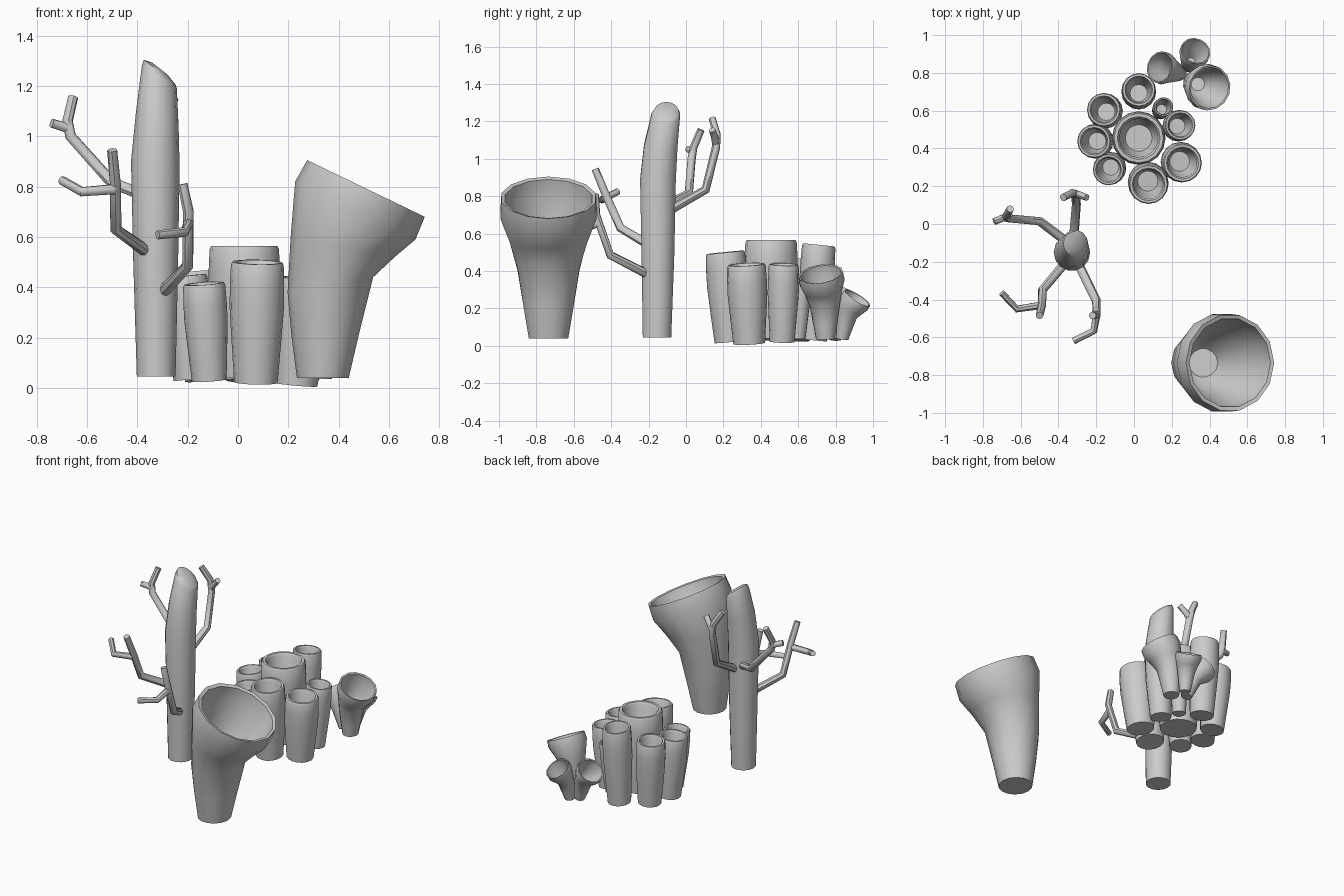
import bpy, math
from mathutils import Vector as V, Matrix

if "Cube" in bpy.data.objects:
    bpy.data.objects.remove(bpy.data.objects["Cube"])


def loft(name, rings, n):
    """Skin a list of (centre, u, v) rings and cap both ends."""
    verts, faces = [], []
    for c, u, v in rings:
        for i in range(n):
            a = 2 * math.pi * i / n
            verts.append(c + u * math.cos(a) + v * math.sin(a))
    for k in range(len(rings) - 1):
        for i in range(n):
            j = (i + 1) % n
            faces.append((k * n + i, k * n + j, (k + 1) * n + j, (k + 1) * n + i))
    faces.append(tuple(reversed(range(n))))
    faces.append(tuple(range((len(rings) - 1) * n, len(rings) * n)))
    me = bpy.data.meshes.new(name)
    me.from_pydata(verts, [], faces)
    ob = bpy.data.objects.new(name, me)
    bpy.context.collection.objects.link(ob)
    return ob


def span(left, right, ry, y=0.0):
    """Ring from its left and right points in the xz plane."""
    a, b = V((left[0], y, left[1])), V((right[0], y, right[1]))
    return (a + b) / 2, (b - a) / 2, V((0, ry, 0))


def shrink(ring, s, dz=0):
    c, u, v = ring
    return c + V((0, 0, dz)), u * s, v * s


def goblet(name, base, scale, azimuth=0, lean=0, n=14):
    """Flaring cup with a tilted open mouth, base centre at the origin."""
    outer = [span((-.103, 0), (.103, 0), .108),
             span((-.125, .17), (.145, .18), .138),
             span((-.14, .34), (.20, .40), .17),
             span((-.128, .56), (.285, .48), .212),
             span((-.110, .78), (.368, .55), .264),
             span((-.062, .865), (.405, .64), .258)]
    rings = outer + [shrink(outer[5], .92, -.006), shrink(outer[4], .87),
                     shrink(outer[3], .83), shrink(outer[2], .74),
                     shrink(outer[2], .45, -.06)]
    ob = loft(name, rings, n)
    ob.data.transform(Matrix.Translation(base)
                      @ Matrix.Rotation(math.radians(azimuth), 4, 'Z')
                      @ Matrix.Rotation(math.radians(lean), 4, 'Y')
                      @ Matrix.Scale(scale, 4))


def tube(name, x, y, r, top, low, centre):
    """Hollow barrel-shaped tube leaning away from the cluster centre."""
    out = V((x, y, 0)) - centre
    d = out.normalized() if out.length > .01 else V((0, 0, 0))
    u, v = V((1, 0, -.1 * d.x)), V((0, 1, -.1 * d.y))
    profile = [(0, .80), (.3, .90), (.62, 1), (.8, 1), (.975, .97), (1, .92),
               (1, .80), (.965, .72), (.5, .66), (.42, .5)]
    rings = []
    for t, s in profile:
        c = V((x, y, low + (top - low) * t)) - d * .03 * (1 - t)
        rings.append((c, u * r * s, v * r * s))
    loft(name, rings, 16)


def pipe(name, pts, r0=.025, r1=.020):
    """Round twig along a path."""
    p = [V(q) for q in pts]
    u, rings = V((.6, .3, .74)), []
    for i, q in enumerate(p):
        t = V((0, 0, 0))
        if i > 0:
            t += (q - p[i - 1]).normalized()
        if i < len(p) - 1:
            t += (p[i + 1] - q).normalized()
        t.normalize()
        u = (u - t * u.dot(t)).normalized()
        r = r0 + (r1 - r0) * i / (len(p) - 1)
        rings.append((q, u * r, t.cross(u) * r))
    loft(name, rings, 8)


# Large goblet and three small ones
goblet("large_goblet", V((.337, -.735, .04)), 1)
goblet("small_goblet_right", V((.325, .745, .035)), .465, -18)
goblet("small_goblet_left", V((.245, .795, .035)), .33, 162, 14)
goblet("small_goblet_back", V((.29, .835, .035)), .31, 66, 9)

# Tall trunk with a slanted closed top
trunk = [span((-.402, .045), (-.248, .045), .078, -.155),
         span((-.416, .5), (-.238, .49), .09, -.15),
         span((-.425, .9), (-.232, .88), .098, -.15),
         span((-.405, 1.1), (-.236, 1.04), .092, -.135),
         span((-.382, 1.28), (-.243, 1.19), .078, -.108),
         span((-.374, 1.304), (-.248, 1.205), .066, -.105),
         span((-.34, 1.292), (-.28, 1.245), .03, -.107)]
loft("trunk", trunk, 14)

# Branches, each a main limb with a forked twig
limbs = {
    "left": ([(-.36, -.09, .76), (-.50, .015, .815), (-.665, .03, 1.0),
              (-.677, .04, 1.06), (-.655, .08, 1.155)],
             [(-.665, .035, 1.03), (-.70, .03, 1.04), (-.74, .012, 1.052)]),
    "back": ([(-.32, -.08, .73), (-.305, .105, .835), (-.31, .16, 1.06),
              (-.325, .165, 1.13), (-.375, .14, 1.215)],
             [(-.315, .16, 1.08), (-.29, .155, 1.11), (-.25, .14, 1.155)]),
    "front_left": ([(-.36, -.20, .54), (-.485, -.35, .63), (-.487, -.43, .81),
                    (-.50, -.485, .945)],
                   [(-.487, -.43, .79), (-.62, -.45, .78), (-.70, -.365, .825)]),
    "front_right": ([(-.30, -.20, .38), (-.20, -.405, .485), (-.197, -.48, .70),
                     (-.22, -.485, .81)],
                    [(-.197, -.47, .655), (-.212, -.565, .62), (-.32, -.62, .608)]),
}
for side, (main, fork) in limbs.items():
    pipe("branch_" + side, main)
    pipe("twig_" + side, fork, .021, .018)

# Cluster of tubes around a wide central one: x, y, radius, top, base
mid = V((.025, .455, 0))
tubes = [(.025, .455, .142, .565, .04), (.025, .71, .092, .54, .03),
         (-.16, .605, .092, .46, .03), (-.212, .438, .092, .445, .035),
         (-.135, .288, .086, .415, .03), (.077, .21, .108, .50, .022),
         (.257, .323, .106, .435, .013), (.245, .523, .083, .435, .022),
         (.157, .62, .053, .37, .04)]
for i, t in enumerate(tubes):
    tube("tube_%d" % i if i else "central_tube", *t, mid)

# Smooth shading with crisp rims
bpy.ops.object.select_all(action='SELECT')
bpy.context.view_layer.objects.active = bpy.data.objects["trunk"]
bpy.ops.object.shade_smooth_by_angle(angle=math.radians(45))
